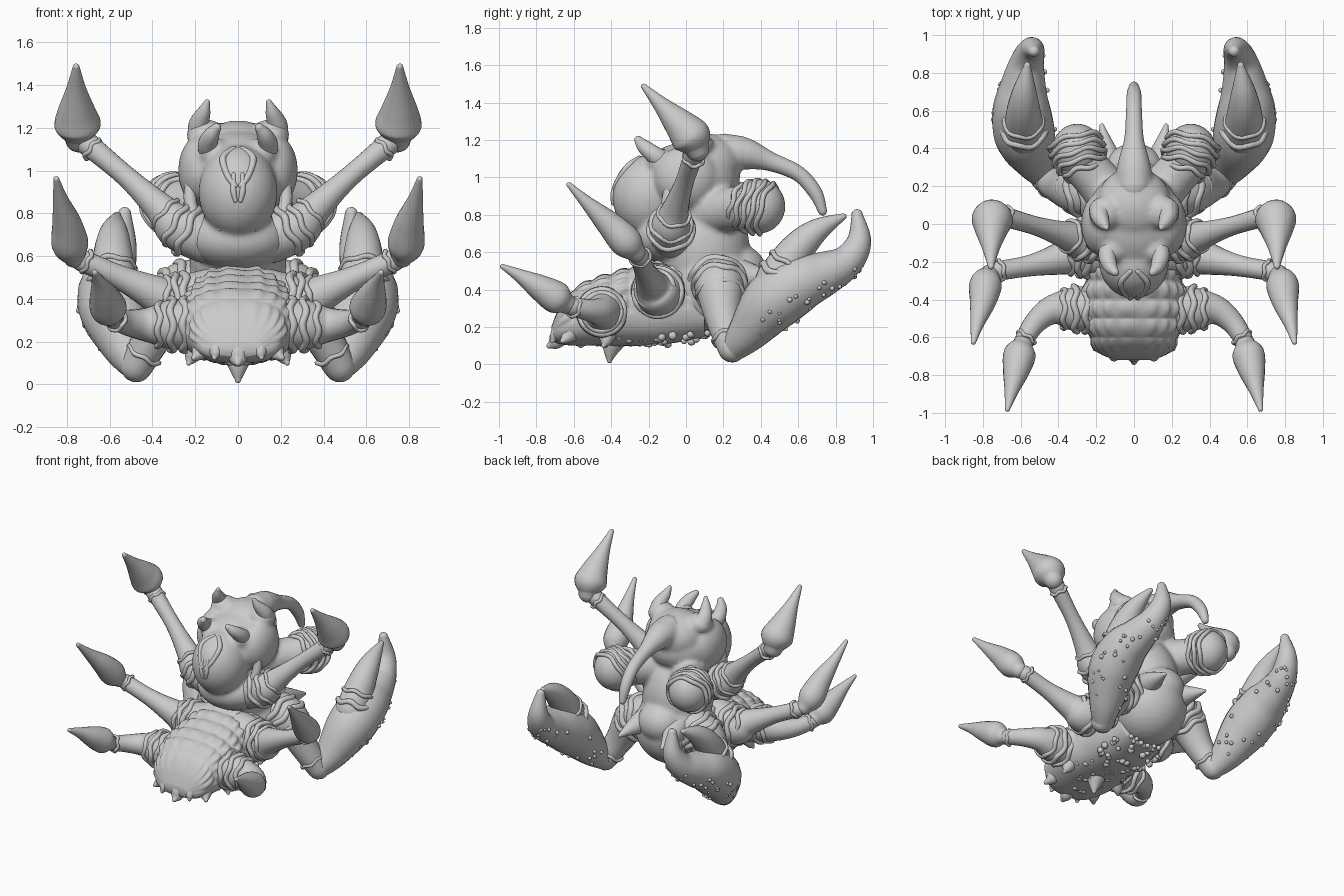
import bpy, bmesh, math, random
from mathutils import Vector, Matrix

random.seed(4)


def finish(name, bm, mirror=False, voxel=0):
    bmesh.ops.recalc_face_normals(bm, faces=bm.faces)
    for f in bm.faces:
        f.smooth = True
    me = bpy.data.meshes.new(name)
    bm.to_mesh(me)
    bm.free()
    ob = bpy.data.objects.new(name, me)
    bpy.context.collection.objects.link(ob)
    if mirror:
        m = ob.modifiers.new("mirror", 'MIRROR')
        m.use_mirror_merge = False
    if voxel:
        m = ob.modifiers.new("blend", 'REMESH')
        m.mode, m.voxel_size, m.use_smooth_shade = 'VOXEL', voxel, True
        m = ob.modifiers.new("relax", 'SMOOTH')
        m.factor, m.iterations = 0.5, 7
    return ob


def catmull(p, t):
    i = min(int(t), len(p) - 2)
    u = t - i
    a, b, c, d = p[max(i - 1, 0)], p[i], p[i + 1], p[min(i + 2, len(p) - 1)]
    return 0.5 * (2 * b + (c - a) * u + (2 * a - 5 * b + 4 * c - d) * u * u
                  + (3 * b - a - 3 * c + d) * u ** 3)


def loft(bm, rings):
    vs = [[bm.verts.new(c) for c in r] for r in rings]
    n = len(vs[0])
    for a, b in zip(vs, vs[1:]):
        for i in range(n):
            bm.faces.new((a[i], a[(i + 1) % n], b[(i + 1) % n], b[i]))
    bm.faces.new(vs[0])
    bm.faces.new(vs[-1])


def add_tube(bm, pts, seg=20, sub=6):
    # Round tube through (x, y, z, radius) points with domed ends
    p = [Vector(q) for q in pts]
    s = [catmull(p, i / sub) for i in range((len(p) - 1) * sub + 1)]
    c = [(q.to_3d(), max(q.w, 0.004)) for q in s]
    t0 = (c[0][0] - c[1][0]).normalized()
    t1 = (c[-1][0] - c[-2][0]).normalized()
    dome = [(math.sin(a), max(math.cos(a), 0.06)) for a in (0.4, 0.8, 1.2, 1.52)]
    c = ([(c[0][0] + t0 * c[0][1] * h, c[0][1] * k) for h, k in reversed(dome)] + c
         + [(c[-1][0] + t1 * c[-1][1] * h, c[-1][1] * k) for h, k in dome])
    rings, n = [], None
    for i, (o, r) in enumerate(c):
        t = (c[min(i + 1, len(c) - 1)][0] - c[max(i - 1, 0)][0]).normalized()
        n = t.orthogonal() if n is None else n - t * n.dot(t)
        n.normalize()
        b = t.cross(n)
        rings.append([o + r * (n * math.cos(a) + b * math.sin(a))
                      for a in (2 * math.pi * j / seg for j in range(seg))])
    loft(bm, rings)


def tube(name, *paths, mirror=True):
    bm = bmesh.new()
    for p in paths:
        add_tube(bm, p)
    return finish(name, bm, mirror)


def add_ball(bm, c, r, seg=32):
    m = Matrix.Translation(c) @ Matrix.Diagonal((*r, 1))
    bmesh.ops.create_uvsphere(bm, u_segments=seg, v_segments=seg // 2, radius=1, matrix=m)


def folds(name, rows):
    # Wavy skin folds: rings given as (centre, axis, radius, thickness)
    bm = bmesh.new()
    for c, ax, R, r in rows:
        q = Vector(ax).to_track_quat('Z', 'Y').to_matrix().to_4x4()
        M, rings = Matrix.Translation(c) @ q, []
        ph = random.uniform(0, 6)
        for i in range(48):
            a = i * math.tau / 48
            w = 0.5 * r * math.sin(5 * a + ph)
            rings.append([M @ Vector(((R + r * math.cos(b)) * math.cos(a),
                                      (R + r * math.cos(b)) * math.sin(a), w + r * math.sin(b)))
                          for b in (k * math.tau / 8 for k in range(8))])
        vs = [[bm.verts.new(v) for v in g] for g in rings]
        for i in range(48):
            for k in range(8):
                a, b = vs[i], vs[(i + 1) % 48]
                bm.faces.new((a[k], a[(k + 1) % 8], b[(k + 1) % 8], b[k]))
    return finish(name, bm, True)


# Head and chest blended from ellipsoids
bm = bmesh.new()
for c, r in (((0, .02, .99), (.25, .27, .2)), ((0, .1, 1.07), (.2, .2, .165)),
             ((0, -.2, .9), (.185, .195, .22)), ((0, -.07, .68), (.24, .21, .15)),
             ((0, .09, .62), (.23, .25, .32)), ((0, .14, .42), (.26, .26, .26)),
             ((0, .28, .5), (.16, .15, .14))):
    add_ball(bm, c, r)
for s in (-1, 1):
    add_ball(bm, (s * .17, 0, 1.0), (.11, .17, .17))          # cheeks
    add_ball(bm, (s * .15, .06, 1.17), (.09, .09, .07))       # brow
    add_tube(bm, [(s * .1, .12, .82, .13), (s * .2, .24, .83, .12), (s * .28, .33, .84, .12)])
    add_tube(bm, [(s * .1, -.06, 1.0, .1), (s * .11, -.14, 1.08, .075)])
add_tube(bm, [(0, .1, 1.12, .11), (0, .28, 1.13, .095), (0, .36, 1.12, .07)])
finish("head_and_chest", bm, voxel=.014)

# Segmented, ribbed tail
prof = [Vector(q) for q in ((-.72, .1, .13, .2), (-.68, .19, .11, .3), (-.6, .235, .1, .4),
        (-.5, .265, .1, .455), (-.4, .27, .1, .485), (-.25, .25, .1, .53), (-.1, .24, .11, .55),
        (.1, .2, .14, .52))]
bm, rings = bmesh.new(), []
for i in range(106):
    y, w, lo, hi = catmull(prof, i / 15)
    ring = []
    for j in range(120):
        a = j * math.tau / 120
        ca, sa = math.cos(a), math.sin(a)
        x = math.copysign(abs(ca) ** .7, ca)
        z = math.copysign(abs(sa) ** .8, sa)
        band = abs(math.sin(math.pi * y / .1))
        d = 1 + (.06 * band - .03 + .03 * band * math.sin(20 * a) if sa > -.1 else 0)
        ring.append((x * w * d, y, (lo + hi) / 2 + z * (hi - lo) / 2 * d))
    rings.append(ring)
loft(bm, rings)
finish("tail_segments", bm)

# Three pairs of legs with pointed clubs
tube("upper_leg", [(.15, -.08, .68, .115), (.28, -.08, .74, .11), (.36, -.06, .82, .075),
                   (.52, -.01, .97, .05), (.71, .045, 1.13, .055)])
tube("upper_leg_club", [(.745, .06, 1.15, .065), (.75, .03, 1.21, .108), (.755, -.03, 1.28, .088),
                        (.757, -.13, 1.385, .046), (.757, -.225, 1.485, .016)])
tube("middle_leg", [(.12, -.15, .42, .125), (.3, -.15, .38, .125), (.38, -.18, .42, .09),
                    (.55, -.22, .5, .057), (.73, -.25, .58, .052)])
tube("middle_leg_club", [(.765, -.27, .6, .055), (.785, -.32, .655, .086), (.8, -.41, .75, .07),
                         (.83, -.53, .865, .036), (.85, -.625, .96, .014)])
tube("lower_leg", [(.12, -.45, .28, .115), (.3, -.45, .28, .12), (.43, -.455, .28, .08),
                   (.52, -.52, .29, .06), (.58, -.61, .31, .05)])
tube("lower_leg_club", [(.59, -.64, .325, .055), (.605, -.69, .355, .086), (.625, -.78, .41, .07),
                        (.65, -.89, .475, .036), (.67, -.98, .523, .014)])
folds("leg_folds", [
    ((.24, -.08, .72), (1, 0, .5), .115, .018), ((.29, -.08, .75), (1, .1, .6), .105, .016),
    ((.34, -.065, .8), (1, .2, .9), .083, .012), ((.68, .04, 1.1), (1, .3, .8), .052, .012),
    ((.25, -.15, .39), (1, 0, 0), .125, .02), ((.3, -.15, .385), (1, -.1, 0), .125, .018),
    ((.35, -.165, .4), (1, -.2, .2), .1, .016), ((.71, -.245, .575), (1, -.2, .45), .053, .011),
    ((.25, -.45, .28), (1, 0, 0), .118, .02), ((.31, -.45, .28), (1, 0, 0), .118, .018),
    ((.37, -.45, .28), (1, 0, 0), .1, .016), ((.57, -.6, .305), (.6, -.8, .2), .052, .011)])

# Claw arms
tube("claw_arm", [(.15, .17, .45, .14), (.28, .18, .42, .135), (.39, .2, .24, .095),
                  (.475, .245, .085, .075)])
palm = [(.475, .25, .08, .07), (.52, .33, .17, .11), (.575, .46, .33, .16), (.595, .6, .43, .155),
        (.585, .74, .485, .12), (.565, .86, .55, .09), (.54, .925, .66, .066), (.53, .915, .8, .03)]
tube("claw_palm", palm)
tube("claw_finger", [(.58, .48, .45, .11), (.585, .59, .61, .092), (.58, .7, .715, .065),
                     (.565, .84, .79, .018)])
folds("claw_folds", [((.27, .18, .42), (.8, 0, -.6), .133, .022), ((.31, .185, .37), (.7, 0, -.7), .12, .018),
                     ((.22, .17, .44), (.9, 0, -.4), .14, .022), ((.44, .225, .14), (.5, .2, -.8), .08, .012),
                     ((.582, .5, .47), (0, .55, .8), .11, .02), ((.585, .54, .54), (0, .55, .8), .1, .014)])

# Eyes in wrinkled sockets
bm = bmesh.new()
add_ball(bm, (.3, .39, .845), (.135, .14, .145), 40)
finish("eye", bm, True)
folds("eye_socket", [((.3 + .012 * k, .39 + .04 * k, .84 - .008 * k), (.25, 1, -.3),
                      .143 * math.sqrt(1 - (.04 * k / .17) ** 2), .015) for k in range(-3, 2)])

# Horns
tube("nose_horn", [(0, .2, 1.14, .095), (0, .32, 1.125, .085), (0, .45, 1.085, .052), (0, .6, 1.02, .042),
                   (0, .69, .92, .038), (0, .73, .82, .024)], mirror=False)
tube("crown_horn", [(.17, .07, 1.17, .07), (.18, .04, 1.22, .05), (.16, .0, 1.275, .032),
                    (.145, -.02, 1.32, .014)])
tube("brow_horn", [(.12, -.1, 1.07, .06), (.14, -.17, 1.12, .048), (.125, -.225, 1.165, .038),
                   (.1, -.255, 1.2, .022)])
tube("chest_spike", [(.12, .28, .48, .09), (.145, .38, .465, .06), (.17, .52, .44, .012)])

# Mouth ridges and jaw studs
tube("mouth_ridge", [(.02, -.25, 1.1, .016), (.07, -.31, 1.06, .016), (.05, -.365, .98, .015),
                     (.015, -.385, .93, .014)],
     [(.02, -.37, .98, .012), (.022, -.39, .91, .014), (.012, -.39, .86, .01)],
     [(.2, -.08, 1.0, .03), (.225, -.1, .88, .03), (.2, -.13, .76, .03)])

# Tail spikes
tube("side_tail_spike", [(.16, -.6, .19, .055), (.18, -.63, .15, .04), (.205, -.66, .125, .014)],
     [(.1, -.66, .2, .045), (.105, -.7, .15, .03), (.11, -.715, .125, .012)],
     [(.2, -.42, .16, .05), (.22, -.43, .12, .03), (.23, -.44, .1, .012)])
tube("middle_tail_spike", [(0, -.38, .14, .07), (0, -.4, .08, .045), (0, -.41, .02, .014)],
     [(0, -.66, .17, .06), (0, -.7, .12, .042), (0, -.73, .1, .016)], mirror=False)

# Small warts under the tail, on the chest and on the claws
bm = bmesh.new()
for _ in range(45):
    x, y = random.uniform(.01, .2), random.uniform(-.6, .12)
    z = .325 - .215 * (1 - (x / .27) ** 2.5) ** .4 + max(0, y) * .4
    add_ball(bm, (x, y, z), [random.uniform(.013, .024)] * 3, 10)
for _ in range(40):
    q = catmull([Vector(p) for p in palm], random.uniform(1.2, 6))
    a = random.uniform(-1.5, 1.5)
    n = Vector((math.sin(a), .55 * math.cos(a), -.83 * math.cos(a)))
    add_ball(bm, q.to_3d() + n * q.w, [random.uniform(.008, .015)] * 3, 10)
add_ball(bm, (.085, -.265, .73), (.014, .014, .014), 10)
finish("warts", bm, True)
